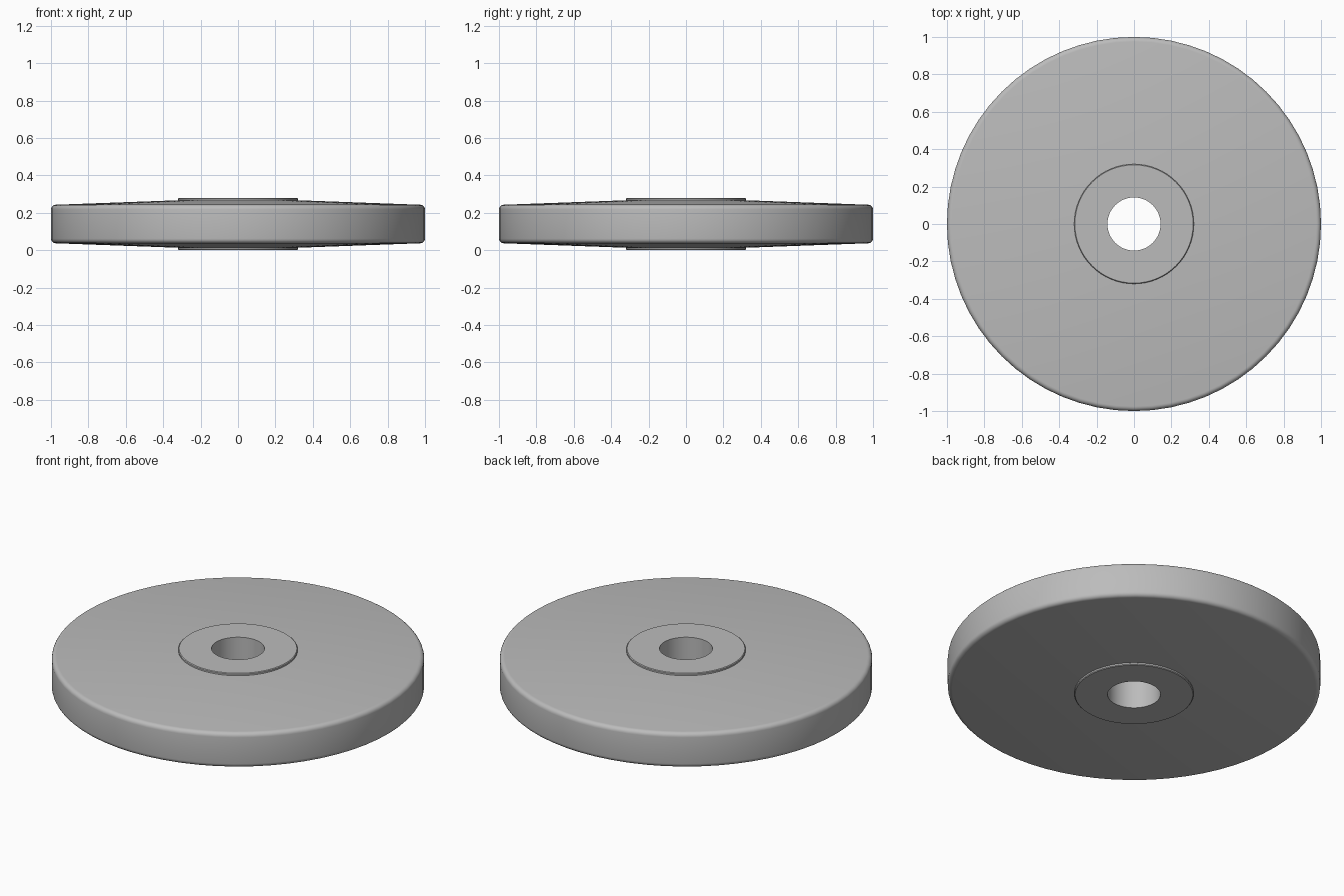
import bpy
import bmesh
import math
from mathutils import Vector

if "Cube" in bpy.data.objects:
    bpy.data.objects.remove(bpy.data.objects["Cube"], do_unlink=True)

SEGMENTS = 64
MID = 0.14          # height of the mirror plane
BORE, HUB, RIM = 0.142, 0.32, 1.0
FILLET = 0.025

# Grey metal
grey = bpy.data.materials.new("grey_metal")
grey.use_nodes = True
colour = (0.5, 0.5, 0.5, 1)
grey.diffuse_color = colour
grey.node_tree.nodes["Principled BSDF"].inputs["Base Color"].default_value = colour

# Upper half profile: bore, raised hub, sloping web, rounded rim
upper = [(BORE, 0.14), (HUB - 0.004, 0.14), (HUB, 0.136), (HUB, 0.127)]
rim_top = 0.103
for i in range(6):
    a = math.radians(90 - 18 * i)
    upper.append((RIM - FILLET + FILLET * math.cos(a),
                  rim_top - FILLET + FILLET * math.sin(a)))
profile = upper + [(r, -h) for r, h in reversed(upper)]

# Revolve the closed profile into the disc
bm = bmesh.new()
verts = [bm.verts.new((r, 0, MID + h)) for r, h in profile]
edges = [bm.edges.new((v, verts[(i + 1) % len(verts)])) for i, v in enumerate(verts)]
bmesh.ops.spin(bm, geom=verts + edges, cent=Vector((0, 0, 0)), axis=Vector((0, 0, 1)),
               angle=math.tau, steps=SEGMENTS, use_merge=True)
bmesh.ops.remove_doubles(bm, verts=bm.verts, dist=0.0005)
bmesh.ops.recalc_face_normals(bm, faces=bm.faces)
mesh = bpy.data.meshes.new("wheel_disc")
bm.to_mesh(mesh)
bm.free()
mesh.materials.append(grey)

disc = bpy.data.objects.new("wheel_disc", mesh)
bpy.context.collection.objects.link(disc)
bpy.ops.object.select_all(action="DESELECT")
disc.select_set(True)
bpy.context.view_layer.objects.active = disc
bpy.ops.object.shade_smooth_by_angle(angle=math.radians(30))
